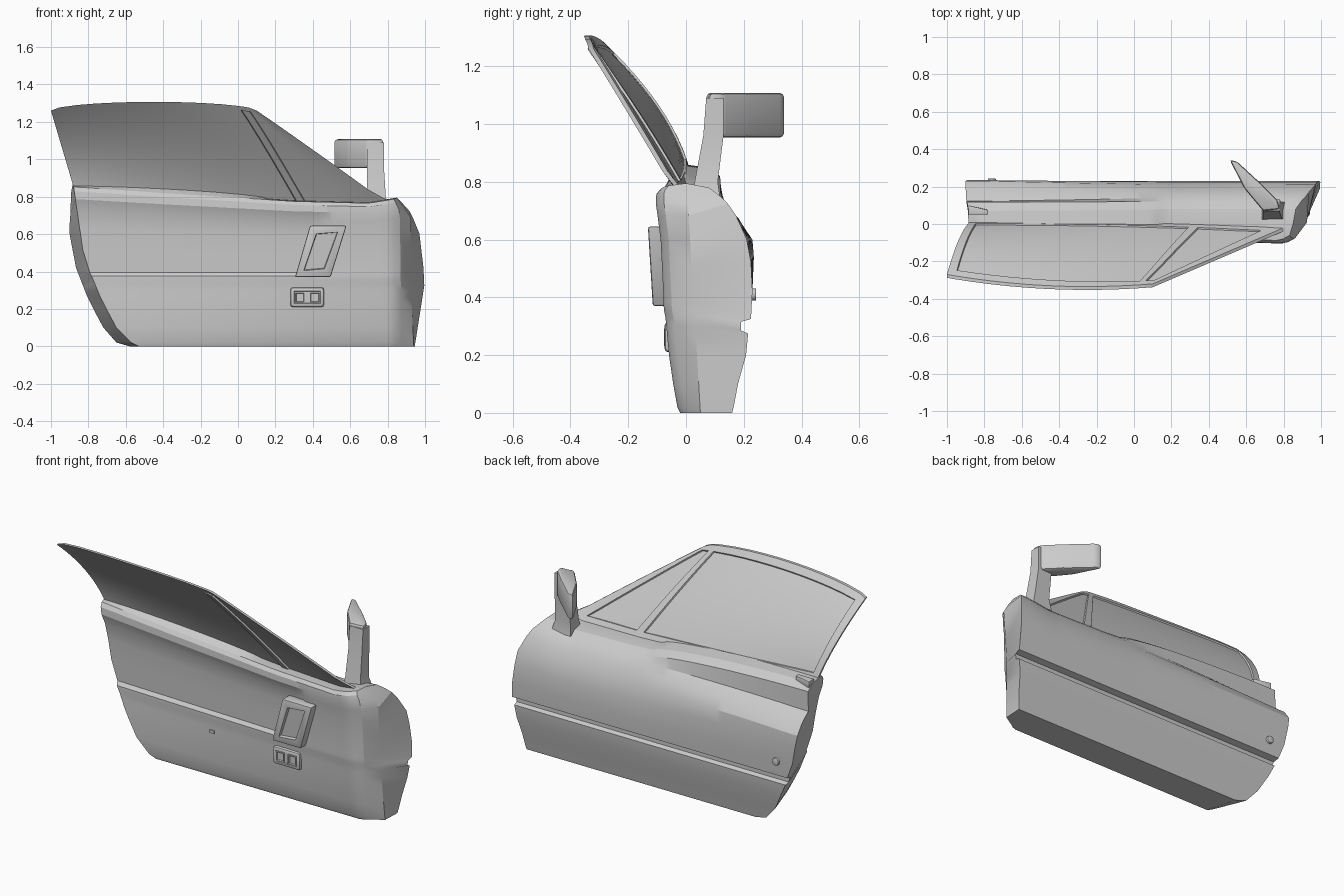
import bpy, bmesh, math
from mathutils import Vector

cube = bpy.data.objects.get("Cube")
if cube:
    bpy.data.objects.remove(cube, do_unlink=True)

GREY = (0.6, 0.6, 0.6, 1)
mat = bpy.data.materials.new("plain grey")
mat.use_nodes = True
mat.diffuse_color = GREY
mat.node_tree.nodes["Principled BSDF"].inputs["Base Color"].default_value = GREY


def finish(name, bm, angle=30):
    bmesh.ops.recalc_face_normals(bm, faces=bm.faces)
    mesh = bpy.data.meshes.new(name)
    bm.to_mesh(mesh)
    bm.free()
    obj = bpy.data.objects.new(name, mesh)
    bpy.context.collection.objects.link(obj)
    mesh.materials.append(mat)
    bpy.ops.object.select_all(action='DESELECT')
    obj.select_set(True)
    bpy.context.view_layer.objects.active = obj
    bpy.ops.object.shade_smooth_by_angle(angle=math.radians(angle))
    return obj


def interp(table, s):
    """Piecewise linear lookup in (key, value) pairs."""
    if s <= table[0][0]:
        return table[0][1]
    for (a, p), (b, q) in zip(table, table[1:]):
        if s <= b:
            return p + (q - p) * (s - a) / (b - a)
    return table[-1][1]


def loft(name, outlines):
    """Skin a stack of four-sided outlines and close both ends."""
    bm = bmesh.new()
    rings = [[bm.verts.new(p) for p in outline] for outline in outlines]
    for a, b in zip(rings, rings[1:]):
        for i in range(4):
            bm.faces.new((a[i], a[i - 1], b[i - 1], b[i]))
    bm.faces.new(rings[0])
    bm.faces.new(rings[-1])
    return finish(name, bm)


def prism(name, pts, depth, bevel=0.0, rim=0.0, sink=0.0):
    """Extrude an outline, round its edges and optionally sink a panel into the first face."""
    bm = bmesh.new()
    face = bm.faces.new([bm.verts.new(p) for p in pts])
    d = Vector(depth)
    ext = bmesh.ops.extrude_face_region(bm, geom=[face], use_keep_orig=True)
    bmesh.ops.translate(bm, vec=d, verts=[g for g in ext["geom"] if isinstance(g, bmesh.types.BMVert)])
    bmesh.ops.recalc_face_normals(bm, faces=bm.faces)
    if bevel:
        bmesh.ops.bevel(bm, geom=list(bm.edges), offset=bevel, segments=2, profile=0.5, affect='EDGES')
    if rim:
        front = max(bm.faces, key=lambda f: -f.normal.dot(d.normalized()) * f.calc_area())
        bmesh.ops.inset_region(bm, faces=[front], thickness=rim)
        bmesh.ops.inset_region(bm, faces=[front], thickness=0.004, depth=-sink)
    return finish(name, bm)


def slab(x0, x1, z0, z1, y):
    return [(x0, y, z0), (x1, y, z0), (x1, y, z1), (x0, y, z1)]


# Door body: edges, belt line and cross-sections
REAR = [(0, -.58), (.02, -.65), (.1, -.72), (.25, -.8), (.43, -.87), (.6, -.9), (.75, -.9), (.86, -.885)]
REAR_IN = [(0, -.53), (.02, -.57), (.1, -.65), (.25, -.73), (.37, -.78), (.45, -.82), (.86, -.88)]
FRONT = [(0, .945), (.35, 1), (.6, .97), (.71, .925), (.77, .87), (.79, .85)]
FRONT_IN = [(0, .875), (.72, .865), (.79, .83)]
FRONT_MID = [(0, .94), (.4, .92), (.69, .925), (.79, .85)]
BELT = [(-.9, .86), (-.4, .825), (.3, .78), (.7, .77), (.85, .795)]
OUTER = [(.16, 0), (.165, .02), (.18, .1), (.208, .2), (.215, .275), (.19, .285), (.19, .315), (.225, .325),
         (.23, .42), (.225, .52), (.21, .6), (.172, .682), (.145, .72), (.12, .745), (.08, .775), (0, .79)]
SCOOP = [(.235, .54), (.23, .6), (.19, .655), (.122, .705), (.118, .82), (.07, .85), (0, .86)]
INNER = [(-.02, 0), (-.03, .02), (-.045, .1), (-.06, .2), (-.066, .26), (-.07, .3), (-.073, .33), (-.078, .355),
         (-.08, .375), (-.08, .395), (-.085, .5), (-.09, .6), (-.1, .68), (-.107, .73), (-.105, .765), (-.09, .785)]
ROW_COUNT = len(OUTER)


def fit_belt(z, x):
    return z if z < .42 else .42 + (z - .42) * (interp(BELT, x) - .42) / .37


def on_edges(z0, u, rear, front):
    """Place a row height between the rear and front edge curves."""
    z = z0
    for _ in range(3):
        x = interp(rear, z) + (interp(front, z0) - interp(rear, z)) * u
        z = fit_belt(z0, x)
    return x, z


def outer_point(i, u):
    y, z0 = OUTER[i]
    x, z = on_edges(z0, u, REAR, FRONT)
    k = i - (ROW_COUNT - len(SCOOP))
    if k >= 0 and x < .16:
        s = min(1, (.16 - x) / 1.0) ** (.55 if k > 1 else 1)
        y += (SCOOP[k][0] - y) * s
        z += (SCOOP[k][1] - z) * s
    return Vector((x, y, z))


def inner_point(i, u):
    y, z0 = INNER[i]
    x, z = on_edges(z0, u, REAR_IN, FRONT_IN)
    # Recessed upper panel, tapered rear and rounded front edge
    if .38 < z0 < .7 and x < .38 + .35 * (z - .38):
        y += .015
    y += .055 * (1 - u) * min(1, z / .4) + .03 * max(0, (u - .97) / .03)
    return Vector((x, y, z))


bm = bmesh.new()
COLS = 48
rings = []
for c in range(COLS + 1):
    u = c / COLS
    ring = [outer_point(i, u) for i in range(ROW_COUNT)]
    ring += [inner_point(i, u) for i in reversed(range(ROW_COUNT))]
    rings.append([bm.verts.new(p) for p in ring])
for a, b in zip(rings, rings[1:]):
    for i in range(len(a)):
        j = (i + 1) % len(a)
        bm.faces.new((a[i], a[j], b[j], b[i]))
# Hinge end has a folded flange, latch end is closed straight across
last = 2 * ROW_COUNT - 1
mids = [bm.verts.new((interp(FRONT_MID, z), .05 - .06 * z, fit_belt(z, .88)))
        for y, z in INNER]
r, f = rings[0], rings[-1]
flange_edges = []
for i in range(ROW_COUNT - 1):
    bm.faces.new((r[i], r[i + 1], r[last - i - 1], r[last - i]))
    bm.faces.new((f[i], f[i + 1], mids[i + 1], mids[i]))
    bm.faces.new((mids[i], mids[i + 1], f[last - i - 1], f[last - i]))
bm.faces.new((f[0], mids[0], f[last]))
bm.faces.new((f[ROW_COUNT - 1], mids[-1], f[ROW_COUNT]))
finish("door_body", bm, 22)


# Window surface: x is given, t runs from the belt to the roof edge
def window_point(x, t, lift=0.0):
    left = -.88 - .12 * t
    right = .8 - .7 * t
    u = min(1, max(0, (x - left) / (right - left)))
    arch = 4 * u * (1 - u)
    low = interp(BELT, x) - .005
    z = low + (1.26 + .047 * arch ** .55 - low) * t
    rear_y = .01 - .12 * t - .16 * t * t
    front_y = -.02 - .3 * t
    y = rear_y + (front_y - rear_y) * u + arch * (.015 - .05 * t)
    return Vector((x, y + lift, z))


def window_columns(t):
    first, last_main = -.84 - .115 * t, .31 - .3 * t
    main = [first + (last_main - first) * k / 10 for k in range(11)]
    q0, q1 = .36 - .32 * t, .72 - .66 * t
    quarter = [q0 + (q1 - q0) * k / 3 for k in range(4)]
    return [-.88 - .12 * t] + main + quarter + [.8 - .7 * t]


bm = bmesh.new()
ROWS = [0, .06] + [.06 + .087 * k for k in range(1, 11)] + [1]
outside, inside = [[[bm.verts.new(window_point(x, t, lift)) for x in window_columns(t)] for t in ROWS]
                   for lift in (0, -.018)]
panes = ([], [])
for r in range(len(ROWS) - 1):
    for c in range(len(outside[0]) - 1):
        quads = [bm.faces.new((g[r][c], g[r + 1][c], g[r + 1][c + 1], g[r][c + 1])) for g in (outside, inside)]
        if 0 < r < len(ROWS) - 2:
            if 1 <= c <= 10:
                panes[0].append(quads[0])
            elif 12 <= c <= 14:
                panes[1].append(quads[0])


def border(g):
    return g[0] + [row[-1] for row in g[1:]] + g[-1][-2::-1] + [row[0] for row in g[-2:0:-1]]


rim_out, rim_in = border(outside), border(inside)
for i in range(len(rim_out)):
    bm.faces.new((rim_out[i - 1], rim_out[i], rim_in[i], rim_in[i - 1]))
bmesh.ops.recalc_face_normals(bm, faces=bm.faces)
for pane in panes:
    bmesh.ops.inset_region(bm, faces=pane, thickness=.004, depth=-.008)
finish("window_frame_and_panes", bm)

# Divider bar on the inner side
bar = []
for k in range(9):
    t = k / 8 * .95
    x = .335 - .31 * t
    bar.append([window_point(x + dx, t, dy)
                for dx, dy in ((-.028, -.012), (.028, -.012), (.02, -.03), (-.02, -.03))])
loft("divider_bar", bar)

# Wing mirror: bent stalk and swept head
STALK = ((.68, .81, .02, .12, .73), (.69, .79, .03, .11, .8), (.69, .78, .06, .13, .96), (.69, .78, .07, .13, 1.09))
loft("mirror_stalk", [[(x0, y0, z), (x1, y0, z), (x1, y1, z), (x0, y1, z)] for x0, x1, y0, y1, z in STALK])
HEAD = [(.512, .342), (.55, .335), (.68, .215), (.765, .13), (.78, .08), (.69, .07), (.59, .19)]
prism("mirror_head", [(x, y, .953) for x, y in HEAD], (0, 0, .155), bevel=.014)

# Inner fittings
prism("pull_handle", [(.305, -.115, .37), (.495, -.115, .37), (.58, -.132, .645), (.385, -.132, .645)],
      (0, .07, 0), bevel=.008, rim=.045, sink=.02)
prism("release_bezel", slab(.28, .46, .21, .315, -.075), (0, .04, 0), bevel=.014, rim=.008, sink=.006)
for side, x in (("rear", .303), ("front", .383)):
    prism(side + "_release_button", slab(x, x + .055, .232, .292, -.077), (0, .03, 0), rim=.008, sink=.008)
prism("panel_screw", slab(-.155, -.125, .268, .286, -.05), (0, .03, 0))

# Latch on the rear shoulder and outer door lock
prism("shoulder_latch", [(-.885, .05, .83), (-.885, .1, .83), (-.78, .075, .83), (-.78, .05, .83)],
      (0, 0, .04), bevel=.004)
ring = [2 * math.pi * k / 16 for k in range(16)]
prism("door_lock", [(-.76 + .022 * math.cos(a), .243, .41 + .022 * math.sin(a)) for a in ring],
      (0, -.03, 0), bevel=.004)
